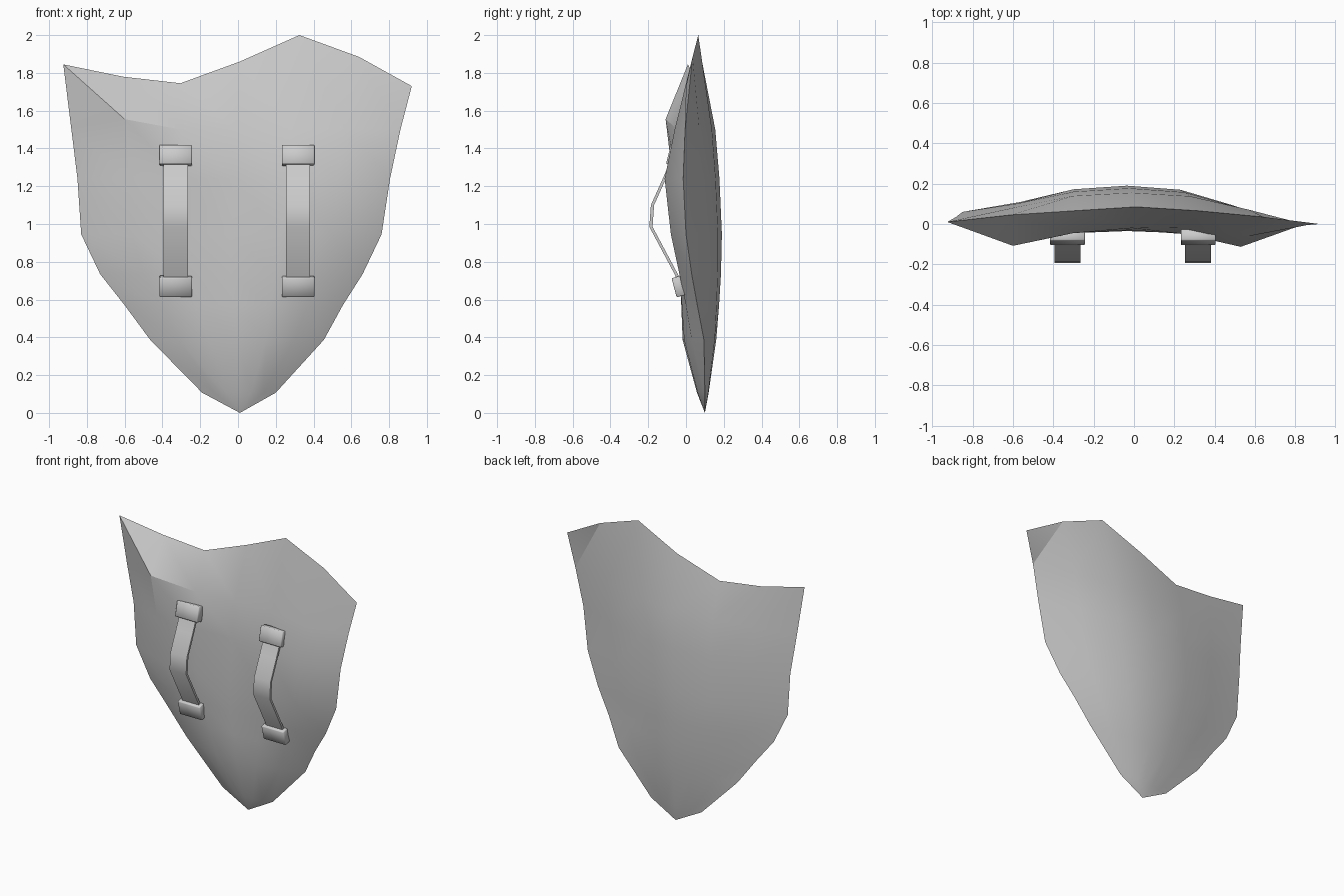
import bpy, bmesh, math
from mathutils import Matrix

if "Cube" in bpy.data.objects:
    bpy.data.objects.remove(bpy.data.objects["Cube"])


def finish(name, bm, angle=30):
    bmesh.ops.remove_doubles(bm, verts=bm.verts[:], dist=0.0005)
    bmesh.ops.recalc_face_normals(bm, faces=bm.faces[:])
    me = bpy.data.meshes.new(name)
    bm.to_mesh(me)
    bm.free()
    ob = bpy.data.objects.new(name, me)
    bpy.context.collection.objects.link(ob)
    bpy.ops.object.select_all(action='DESELECT')
    ob.select_set(True)
    bpy.context.view_layer.objects.active = ob
    bpy.ops.object.shade_smooth_by_angle(angle=math.radians(angle))
    return ob


# Shield body: curved top edge, then rows of (z, left x, right x)
top = [(-.925, .01, 1.845), (-.61, .045, 1.78), (-.305, .065, 1.745), (.01, .085, 1.86),
       (.325, .065, 2.0), (.64, .035, 1.885), (.92, 0, 1.73)]
rows = [(1.50, -.882, .86), (1.24, -.85, .805), (.945, -.83, .76), (.735, -.73, .66),
        (.57, -.6, .555), (.387, -.465, .455), (.107, -.19, .2)]
# Depth of the front face, rim to rim
front = [(.035, -.108, -.045, -.02, -.015, -.06, -.005),
         (.06, -.07, -.045, -.03, -.05, -.113, -.015),
         (.06, -.05, -.04, -.035, -.045, -.08, 0),
         (.07, -.015, -.032, -.035, -.035, -.035, .03),
         (.08, .01, -.02, -.025, -.022, .0, .06),
         (.095, .03, -.01, -.018, -.01, .03, .095),
         (.1, .075, .062, .058, .062, .075, .1)]
# Back face bulges out from the rim to a central crest
crest = [.155, .177, .19, .185, .175, .16, .12]
weight = [0, .42, .88, 1, .88, .45, 0]
tip = [(.01, .1, 0)] * 7

grids = ([top], [top])
for (z, xl, xr), fy, c in zip(rows, front, crest):
    f, b = [], []
    for i in range(7):
        t = i / 6
        x = xl + (xr - xl) * t
        rim = fy[0] + (fy[6] - fy[0]) * t
        f.append((x, fy[i], z))
        b.append((x, rim + (c - rim) * weight[i], z))
    grids[0].append(f)
    grids[1].append(b)
# Raised corner of the fold at the front
grids[0][1][1] = (-.6, -.108, 1.555)

bm = bmesh.new()
for side, grid in enumerate(grids):
    vs = [[bm.verts.new(p) for p in row] for row in grid + [tip]]
    for r in range(len(vs) - 1):
        for i in range(6):
            a, b, c, d = vs[r][i], vs[r][i + 1], vs[r + 1][i + 1], vs[r + 1][i]
            if side == 0 and r == 0 and i == 0:
                bm.faces.new((a, b, c))
                bm.faces.new((a, c, d))
            else:
                bm.faces.new((a, b, c, d))
finish("shield_body", bm)


# Bowed hand strap: a thin band swept along a profile in y and z
def strap(name, cx):
    path = [(-.065, 1.37), (-.085, 1.31), (-.115, 1.24), (-.178, 1.1), (-.186, .985),
            (-.05, .73), (-.03, .66)]
    bm = bmesh.new()
    rings = [[bm.verts.new((cx + sx * .064, y + dy, z))
              for sx, dy in ((-1, -.008), (1, -.008), (1, .009), (-1, .009))] for y, z in path]
    for a, b in zip(rings, rings[1:]):
        for k in range(4):
            n = (k + 1) % 4
            bm.faces.new((a[k], a[n], b[n], b[k]))
    bm.faces.new(rings[0])
    bm.faces.new(rings[-1])
    finish(name, bm, 45)


# Mounting block at each end of a strap
def mount(name, x, y, z, tilt):
    bm = bmesh.new()
    bmesh.ops.create_cube(bm, size=1, matrix=Matrix.Translation((x, y, z))
                          @ Matrix.Rotation(math.radians(tilt), 4, 'X')
                          @ Matrix.Diagonal((.172, .056, .104, 1)))
    bmesh.ops.bevel(bm, geom=bm.edges[:], offset=.004, segments=1, affect='EDGES')
    finish(name, bm, 50)


for label, cx in (("left", -.33), ("right", .318)):
    strap(label + "_strap", cx)
    mount(label + "_upper_mount", cx, -.066, 1.363, -14)
    mount(label + "_lower_mount", cx, -.036, .67, 15)
